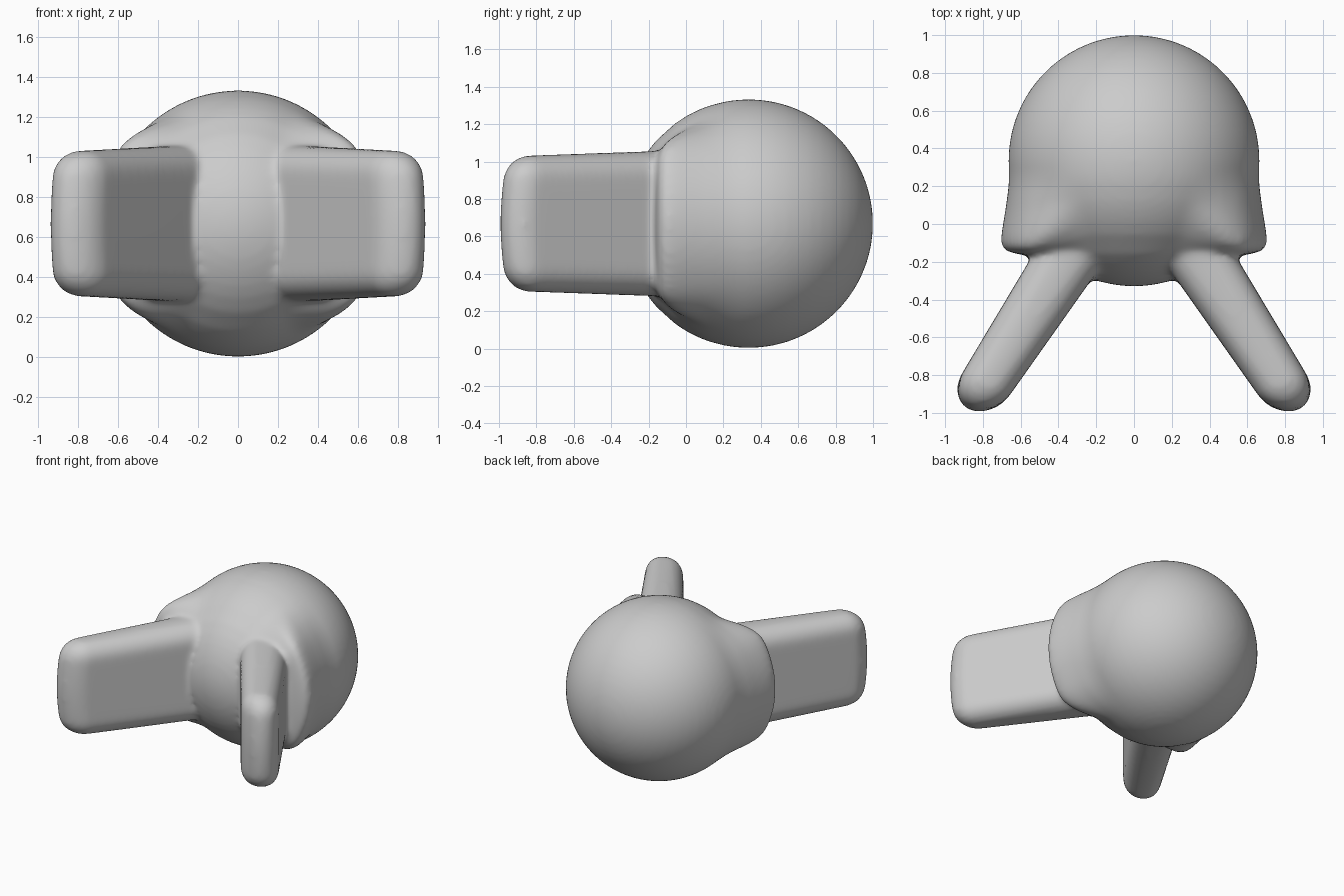
import bpy, bmesh
from math import sin, cos, atan2, radians, pi
from mathutils import Vector

cube = bpy.data.objects.get("Cube")
if cube:
    bpy.data.objects.remove(cube, do_unlink=True)

R = 0.665
CENTRE = Vector((0, 0.335, 0.668))
SEG = 96

grey = bpy.data.materials.new("plain_grey")
grey.use_nodes = True
colour = (0.6, 0.6, 0.6, 1)
grey.diffuse_color = colour
grey.node_tree.nodes["Principled BSDF"].inputs["Base Color"].default_value = colour


def smoothstep(a, b, x):
    t = min(max((x - a) / (b - a), 0), 1)
    return t * t * (3 - 2 * t)


def sphere_point(deg):
    """Half width and y of the ball at an angle from its back pole."""
    return R * sin(radians(deg)), CENTRE.y + R * cos(radians(deg))


# Flared side outline: ball angle, half width, y
FLARE = [(101, .664, .2), (108, .68, .08), (112, .70, -.04), (116, .705, -.1),
         (120, .688, -.138), (126, .63, -.157), (138, .5, -.175)]


def add_body(bm):
    """Ball whose sides swell into a rounded shoulder near the front."""
    rings = [(sphere_point(d), sphere_point(d)) for d in range(6, 97, 6)]
    rings += [(sphere_point(d), (w, y)) for d, w, y in FLARE]
    rings += [(sphere_point(d), sphere_point(d)) for d in range(146, 179, 6)]
    loops = []
    for (r0, y0), (r1, y1) in rings:
        loop = []
        for i in range(SEG):
            a = 2 * pi * i / SEG
            side = atan2(abs(sin(a)), abs(cos(a)))
            b = 1 - smoothstep(radians(30), radians(65), side)
            r, y = r0 + (r1 - r0) * b, y0 + (y1 - y0) * b
            loop.append(bm.verts.new((r * cos(a), y, CENTRE.z + r * sin(a))))
        loops.append(loop)
    for p, q in zip(loops, loops[1:]):
        for i in range(SEG):
            j = (i + 1) % SEG
            bm.faces.new((p[i], p[j], q[j], q[i]))
    for loop, y in ((loops[0], CENTRE.y + R), (loops[-1], CENTRE.y - R)):
        pole = bm.verts.new((0, y, CENTRE.z))
        for i in range(SEG):
            bm.faces.new((loop[i], loop[(i + 1) % SEG], pole))


def add_slab(bm, side):
    """Rounded upright slab, tapering towards its bulging tip."""
    bmesh.ops.create_cube(bm, size=2)
    bmesh.ops.subdivide_edges(bm, edges=bm.edges[:], cuts=20, use_grid_fill=True)
    half = Vector((0.15, 0.6, 0.375))
    round_r = 0.13
    along = Vector((side * 0.545, -0.839, 0))
    across = Vector((side * 0.839, 0.545, 0))
    tip = Vector((side * 0.872, -0.984, CENTRE.z))
    for v in bm.verts:
        p = Vector([c * h for c, h in zip(v.co, half)])
        core = Vector([max(-h + round_r, min(h - round_r, c)) for c, h in zip(p, half)])
        p = core + (p - core).normalized() * round_r
        t = (p.y + half.y) / (2 * half.y)
        thick = p.x * (1.18 - 0.3 * t)
        tall = p.z * (1.05 - 0.09 * t)
        reach = p.y - half.y - 0.04 * t * (p.z / half.z) ** 2
        reach -= 0.35 * t * t * max(0, -thick)
        v.co = tip + along * reach + across * thick + Vector((0, 0, tall))


# Gather the ball and both slabs in one mesh
mesh = bpy.data.meshes.new("ball_with_two_slabs")
whole = bmesh.new()
for build in (add_body, lambda b: add_slab(b, 1), lambda b: add_slab(b, -1)):
    part = bmesh.new()
    build(part)
    bmesh.ops.recalc_face_normals(part, faces=part.faces[:])
    part.to_mesh(mesh)
    part.free()
    whole.from_mesh(mesh)
whole.to_mesh(mesh)
whole.free()
mesh.materials.append(grey)
body = bpy.data.objects.new("ball_with_two_slabs", mesh)
bpy.context.collection.objects.link(body)

# Fuse the parts and soften the joins
fuse = body.modifiers.new("fuse", 'REMESH')
fuse.mode = 'VOXEL'
fuse.voxel_size = 0.018
fuse.use_smooth_shade = True
soften = body.modifiers.new("soften", 'SMOOTH')
soften.factor = 0.5
soften.iterations = 14
